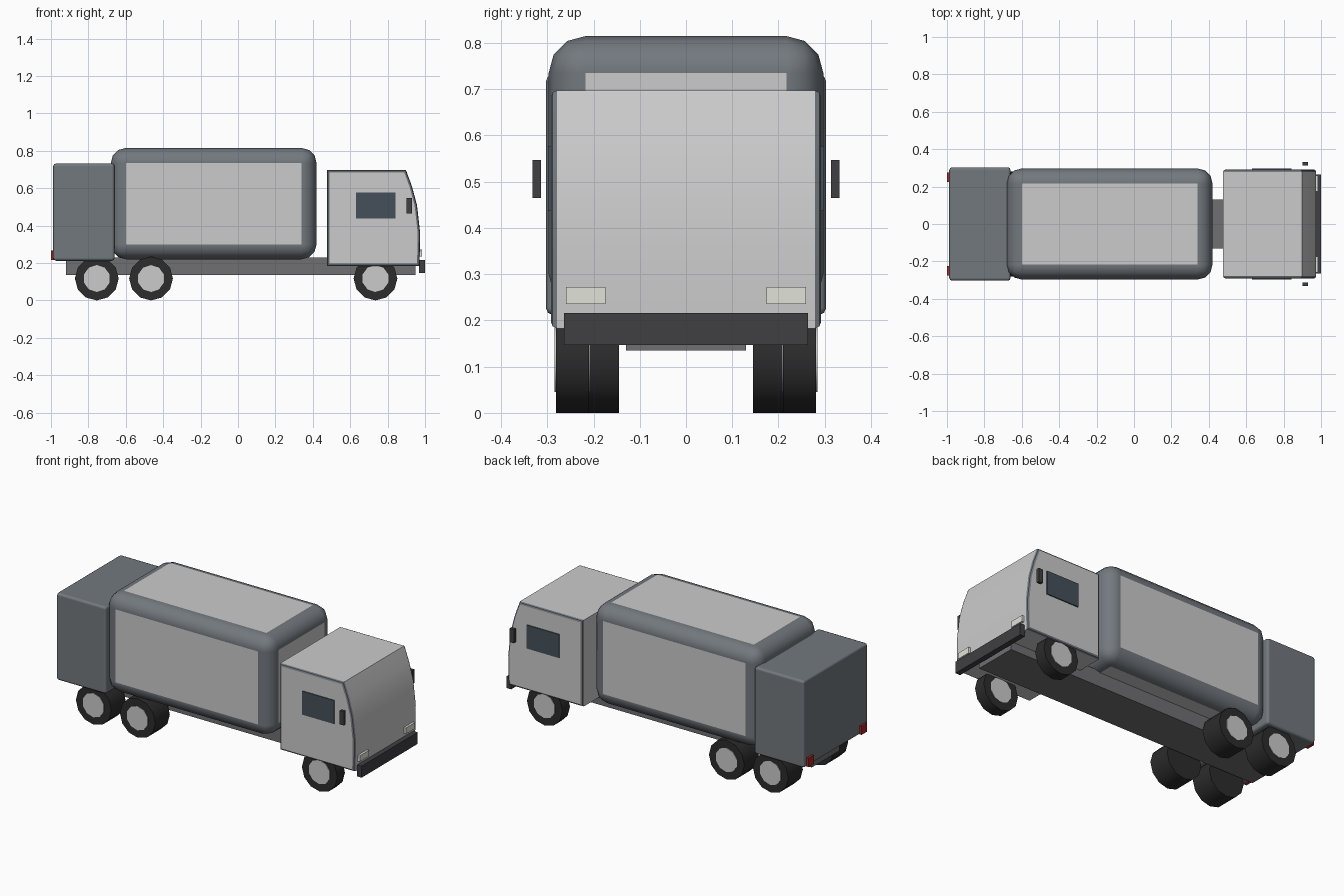
import bpy, bmesh, math
from mathutils import Matrix

if "Cube" in bpy.data.objects:
    bpy.data.objects.remove(bpy.data.objects["Cube"])


def mat(name, r, g, b):
    m = bpy.data.materials.new(name)
    m.diffuse_color = (r, g, b, 1)
    m.use_nodes = True
    m.node_tree.nodes["Principled BSDF"].inputs["Base Color"].default_value = m.diffuse_color
    return m


LIGHT = mat("light_grey", 0.6, 0.6, 0.6)
DARK = mat("dark_grey", 0.17, 0.19, 0.21)
FRAME = mat("frame_grey", 0.16, 0.16, 0.17)
BLACK = mat("black_plastic", 0.05, 0.05, 0.055)
RUBBER = mat("rubber", 0.025, 0.025, 0.025)
GLASS = mat("glass", 0.06, 0.08, 0.10)
LAMP = mat("lamp_white", 0.75, 0.77, 0.7)
RED = mat("lamp_red", 0.4, 0.02, 0.02)


def finish(name, bm, *mats):
    bmesh.ops.recalc_face_normals(bm, faces=bm.faces)
    me = bpy.data.meshes.new(name)
    bm.to_mesh(me)
    bm.free()
    for m in mats:
        me.materials.append(m)
    ob = bpy.data.objects.new(name, me)
    bpy.context.collection.objects.link(ob)
    return ob


def smooth(ob, deg):
    bpy.ops.object.select_all(action='DESELECT')
    ob.select_set(True)
    bpy.context.view_layer.objects.active = ob
    bpy.ops.object.shade_smooth_by_angle(angle=math.radians(deg))


def box(name, x, y, z, *mats):
    """Box from (min, max) pairs."""
    bm = bmesh.new()
    bmesh.ops.create_cube(bm, size=1)
    for v in bm.verts:
        v.co = [(a + b) / 2 + c * (b - a) for c, (a, b) in zip(v.co, (x, y, z))]
    return finish(name, bm, *mats)


def bevel(ob, width, segments, material=-1):
    for p in ob.data.polygons:
        p.use_smooth = True
    m = ob.modifiers.new("bevel", 'BEVEL')
    m.width, m.segments, m.material = width, segments, material
    m.harden_normals = True


def cylinder(name, x, y0, y1, z, r, sides, material):
    bm = bmesh.new()
    bmesh.ops.create_cone(bm, cap_ends=True, segments=sides, radius1=r, radius2=r,
                          depth=abs(y1 - y0),
                          matrix=Matrix.Translation((x, (y0 + y1) / 2, z))
                          @ Matrix.Rotation(math.pi / 2, 4, 'X'))
    ob = finish(name, bm, material)
    smooth(ob, 45)
    return ob


# chassis
box("chassis", (-0.92, 0.95), (-0.13, 0.13), (0.135, 0.23), FRAME)

# refuse container: light panels framed by a wide rounded dark edge
body = box("container", (-0.68, 0.42), (-0.297, 0.297), (0.22, 0.815), LIGHT, DARK)
bevel(body, 0.08, 3, 1)

# rear loader
loader = box("rear_loader", (-0.988, -0.66), (-0.303, 0.303), (0.212, 0.732), DARK)
bevel(loader, 0.015, 2)

# cab: side profile extruded across, dark chamfer around each side
profile = [(0.477, 0.183), (0.477, 0.697), (0.898, 0.697), (0.93, 0.61),
           (0.957, 0.51), (0.974, 0.36), (0.97, 0.183)]
bm = bmesh.new()
side = bm.faces.new([bm.verts.new((x, -0.292, z)) for x, z in profile])
ext = bmesh.ops.extrude_face_region(bm, geom=[side], use_keep_orig=True)
for v in ext["geom"]:
    if isinstance(v, bmesh.types.BMVert):
        v.co.y = 0.292
bmesh.ops.recalc_face_normals(bm, faces=bm.faces)
rim = [e for e in bm.edges if abs(e.verts[0].co.y - e.verts[1].co.y) < 1e-4]
bmesh.ops.bevel(bm, geom=rim, offset=0.013, segments=2, profile=0.5,
                affect='EDGES', material=1)
cab = finish("cab", bm, LIGHT, DARK)
smooth(cab, 20)

# front bumper
box("front_bumper", (0.968, 1.0), (-0.264, 0.264), (0.147, 0.216), BLACK)

for s, tag in ((-1, "right"), (1, "left")):
    def span(a, b):
        return tuple(sorted((s * a, s * b)))

    # side windows, mirrors and lamps
    box("side_window_" + tag, (0.63, 0.842), span(0.28, 0.298), (0.437, 0.577), GLASS)
    box("mirror_" + tag, (0.902, 0.93), span(0.314, 0.332), (0.465, 0.547), BLACK)
    box("headlight_" + tag, (0.96, 0.985), span(0.174, 0.26), (0.236, 0.272), LAMP)
    box("tail_light_" + tag, (-1.0, -0.98), span(0.225, 0.275), (0.215, 0.267), RED)

    # wheels: single front axle, wide twin rear axles
    for axle, x, inner in (("front", 0.735, 0.21), ("middle", -0.465, 0.145),
                           ("rear", -0.755, 0.145)):
        cylinder(f"{axle}_tyre_{tag}", x, s * inner, s * 0.281, 0.117, 0.117, 12, RUBBER)
        cylinder(f"{axle}_hub_{tag}", x, s * (0.208 if axle == "front" else 0.2),
                 s * 0.284, 0.117, 0.072, 10, LIGHT)
